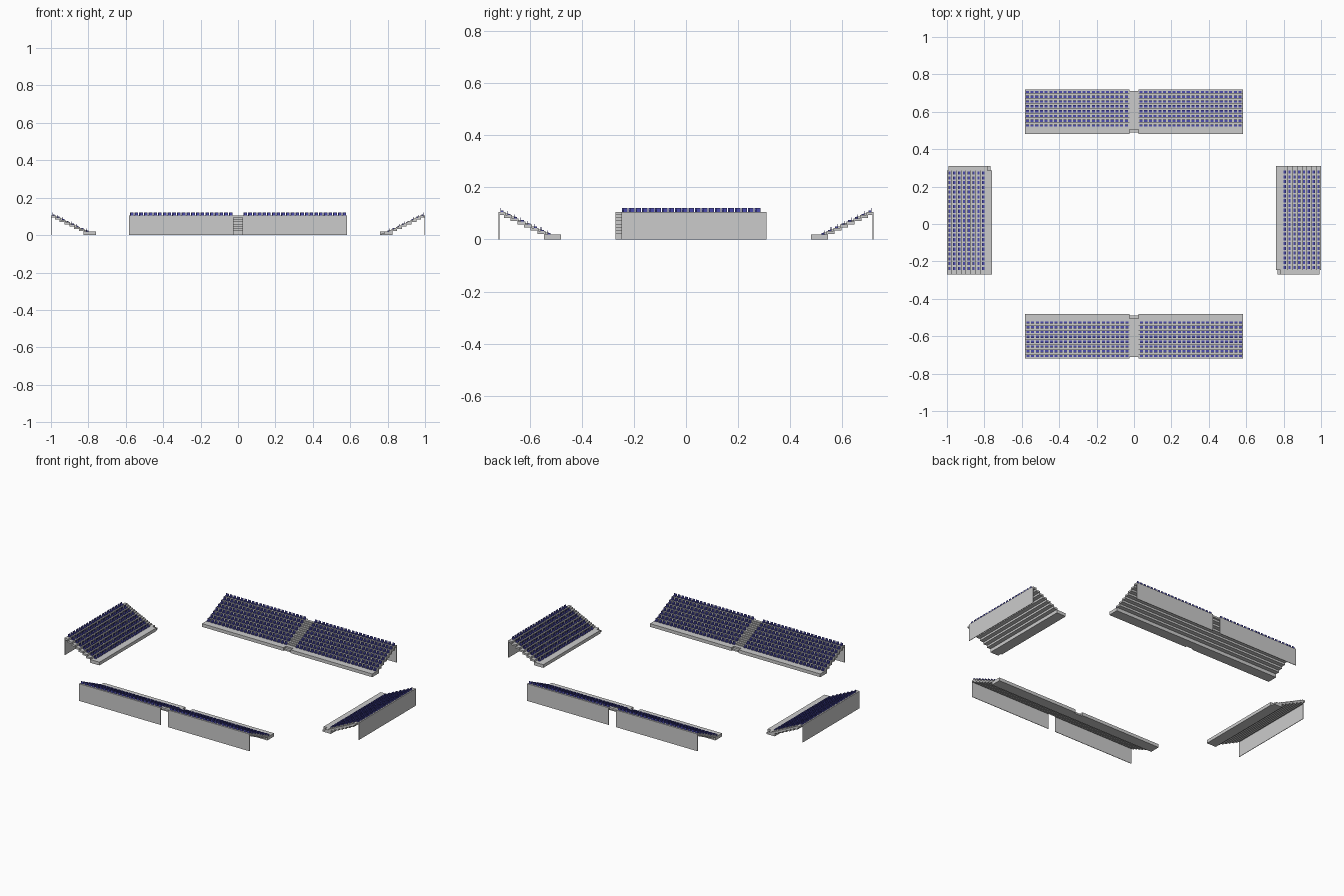
import bpy, bmesh, math
from mathutils import Matrix

if "Cube" in bpy.data.objects:
    bpy.data.objects.remove(bpy.data.objects["Cube"])

DEPTH, BLOCK_D, BLOCK_H, TOP = 0.24, 0.06, 0.02, 0.106
N = 7                                   # tiers above the front block
RUN, RISE = (DEPTH - BLOCK_D) / N, (TOP - BLOCK_H) / N
SLAB, LIP, WALL = 0.011, 0.005, 0.003

blue = bpy.data.materials.new("seat_blue")
blue.diffuse_color = (0.07, 0.07, 0.42, 1)
blue.use_nodes = True
blue.node_tree.nodes["Principled BSDF"].inputs["Base Color"].default_value = blue.diffuse_color


def finish(bm, name, matrix, mat=None):
    bmesh.ops.recalc_face_normals(bm, faces=bm.faces[:])
    me = bpy.data.meshes.new(name)
    bm.to_mesh(me)
    bm.free()
    ob = bpy.data.objects.new(name, me)
    ob.matrix_world = matrix
    bpy.context.collection.objects.link(ob)
    if mat:
        me.materials.append(mat)


def box(bm, x0, x1, y0, y1, z0, z1):
    m = Matrix.Translation(((x0 + x1) / 2, (y0 + y1) / 2, (z0 + z1) / 2))
    m = m @ Matrix.Diagonal((x1 - x0, y1 - y0, z1 - z0, 1))
    bmesh.ops.create_cube(bm, size=1, matrix=m)


def extrude_profile(bm, pts, x0, x1):
    f = bm.faces.new([bm.verts.new((x0, y, z)) for y, z in pts])
    r = bmesh.ops.extrude_face_region(bm, geom=[f], use_keep_orig=True)
    verts = [v for v in r["geom"] if isinstance(v, bmesh.types.BMVert)]
    bmesh.ops.translate(bm, verts=verts, vec=(x1 - x0, 0, 0))


def tier_profile(front, back, wall):
    # stepped top, matching stepped underside, optional thin back wall
    pts = [(front, 0), (front, BLOCK_H)]
    for i in range(N):
        y, z = BLOCK_D + i * RUN, BLOCK_H + (i + 1) * RISE
        pts += [(y, z - RISE), (y, z)]
    pts.append((back, TOP))
    if wall:
        pts += [(back, 0), (back - WALL, 0), (back - WALL, TOP - SLAB)]
    else:
        pts.append((back, TOP - SLAB))
    for i in reversed(range(N)):
        y, z = BLOCK_D + i * RUN + LIP, BLOCK_H + (i + 1) * RISE - SLAB
        pts += [(y, z), (y, max(z - RISE, 0) if i else 0)]
    return pts


def stand(name, sections, aisle, count, matrix):
    # seating terraces with back wall
    bm = bmesh.new()
    for x0, x1, _, _ in sections:
        extrude_profile(bm, tier_profile(0, DEPTH, True), x0, x1)
    finish(bm, name + "_terrace", matrix)

    # aisle with half-height stair treads and low entry step
    bm = bmesh.new()
    a0, a1 = aisle
    extrude_profile(bm, tier_profile(0.024, DEPTH - 0.008, False), a0, a1)
    box(bm, a0, a1, 0.008, 0.024, 0, BLOCK_H / 2)
    for i in range(N):
        y, z = BLOCK_D + i * RUN, BLOCK_H + i * RISE
        box(bm, a0, a1, y - RUN / 2, y, z, z + RISE / 2)
    finish(bm, name + "_aisle_stairs", matrix)

    # rows of seats: pan and backrest
    bm = bmesh.new()
    for row in range(N + 1):
        y = BLOCK_D + (row - 1) * RUN + 0.006
        z = BLOCK_H + row * RISE
        for _, _, s0, s1 in sections:
            pitch = (s1 - s0) / count
            for k in range(count):
                x = s0 + (k + 0.5) * pitch
                w = pitch * 0.33
                box(bm, x - w, x + w, y, y + 0.010, z, z + 0.005)
                box(bm, x - w, x + w, y + 0.010, y + 0.012, z, z + 0.015)
    finish(bm, name + "_seats", matrix, blue)


def place(x, y, deg):
    return Matrix.Translation((x, y, 0)) @ Matrix.Rotation(math.radians(deg), 4, 'Z')


# long side stands with a central aisle
long_sections = [(-0.583, -0.025, -0.583, -0.028), (0.025, 0.583, 0.025, 0.58)]
for nm, y, deg in (("back_stand", 0.48, 0), ("front_stand", -0.48, 180)):
    stand(nm, long_sections, (-0.025, 0.025), 22, place(0, y, deg))

# short end stands with an aisle at one end
end_sections = [(-0.29, 0.267, -0.27, 0.265)]
for nm, x, deg in (("right_stand", 0.76, -90), ("left_stand", -0.76, 90)):
    stand(nm, end_sections, (0.267, 0.29), 21, place(x, 0.02, deg))
